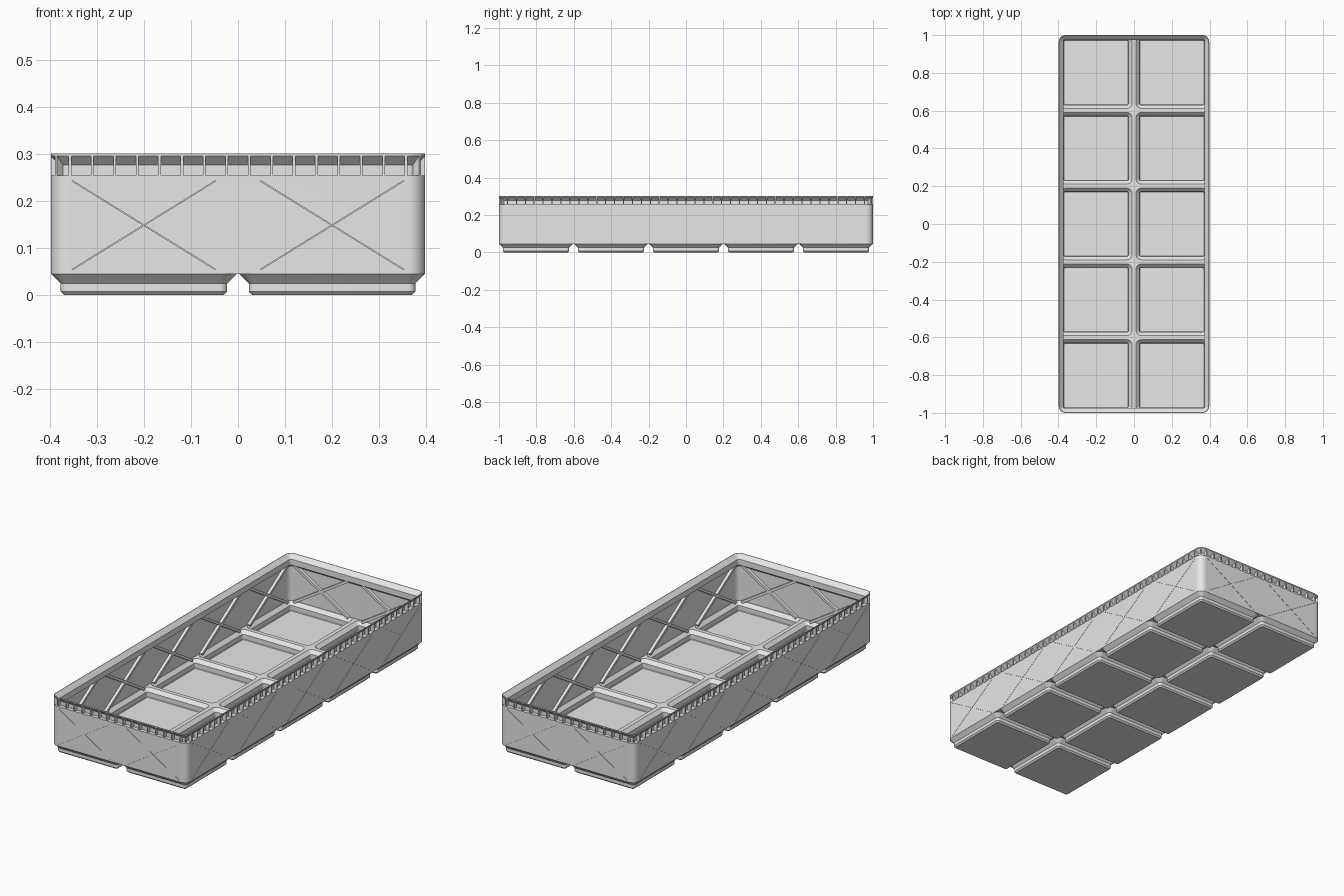
import bpy, bmesh, math
from mathutils import Matrix, Vector

if "Cube" in bpy.data.objects:
    bpy.data.objects.remove(bpy.data.objects["Cube"])

S = 2 / 209.5            # working unit -> model unit
HX, HY = 41.75, 104.75   # outer half sizes of the tray
PITCH, TOP = 42, 31.6
XS = [-21, 21]
YS = [-84, -42, 0, 42, 84]

grey = bpy.data.materials.new("light grey")
grey.diffuse_color = (0.8, 0.8, 0.8, 1)
grey.use_nodes = True
grey.node_tree.nodes["Principled BSDF"].inputs["Base Color"].default_value = grey.diffuse_color


def finish(bm, name):
    """Scale the bmesh, make an object of it."""
    bmesh.ops.recalc_face_normals(bm, faces=bm.faces)
    bmesh.ops.scale(bm, vec=(S, S, S), verts=bm.verts)
    me = bpy.data.meshes.new(name)
    bm.to_mesh(me)
    bm.free()
    me.materials.append(grey)
    ob = bpy.data.objects.new(name, me)
    bpy.context.collection.objects.link(ob)
    return ob


def activate(ob):
    bpy.ops.object.select_all(action='DESELECT')
    ob.select_set(True)
    bpy.context.view_layer.objects.active = ob


def smooth(ob):
    activate(ob)
    bpy.ops.object.shade_smooth_by_angle(angle=math.radians(30))


def ring(bm, hx, hy, d, z, cx=0, cy=0, n=8):
    """Rounded rectangle of vertices, inset by d."""
    r = max(3.75 - d, 0.6)
    out = []
    for q, (sx, sy) in enumerate([(1, 1), (-1, 1), (-1, -1), (1, -1)]):
        for i in range(n + 1):
            a = math.pi / 2 * (q + i / n)
            out.append(bm.verts.new((cx + sx * (hx - d - r) + r * math.cos(a),
                                     cy + sy * (hy - d - r) + r * math.sin(a), z)))
    return out


def loft(bm, rings, closed):
    pairs = list(zip(rings, rings[1:]))
    if closed:
        pairs.append((rings[-1], rings[0]))
    for a, b in pairs:
        for i in range(len(a)):
            j = (i + 1) % len(a)
            bm.faces.new((a[i], a[j], b[j], b[i]))
    if not closed:
        bm.faces.new(rings[0])
        bm.faces.new(rings[-1])


def box(bm, lo, hi, m=Matrix()):
    lo, hi = Vector(lo), Vector(hi)
    t = Matrix.Translation((lo + hi) / 2) @ Matrix.Diagonal((*(hi - lo), 1))
    bmesh.ops.create_cube(bm, size=1, matrix=m @ t)


def walls():
    """Frame (x along the wall, y inward) and half length of each side."""
    for k in range(4):
        h, half = (HY, HX) if k % 2 == 0 else (HX, HY)
        m = Matrix.Rotation(k * math.pi / 2, 4, 'Z') @ Matrix.Translation((0, -h, 0))
        yield m, half


def crosses(name, width, near, far, extra):
    """Diagonal bars, one cross per grid cell on every wall."""
    bm = bmesh.new()
    ang = math.atan2(9.9, 16)
    half = math.hypot(9.9, 16) + extra
    for m, side in walls():
        for u in (XS if side == HX else YS):
            for s in (-1, 1):
                t = m @ Matrix.Translation((u, 0, 15.6)) @ Matrix.Rotation(s * ang, 4, 'Y')
                box(bm, (-half, near, -width / 2), (half, far, width / 2), t)
    return finish(bm, name)


# Thin outer wall with the recessed stacking lip
bm = bmesh.new()
profile = [(0, 4.75), (0, 26.7), (2.0, 26.7), (2.0, 29), (0, 31), (0, TOP),
           (0.3, TOP), (2.6, 29.3), (2.6, 26.1), (0.6, 24.5), (0.6, 4.75)]
loft(bm, [ring(bm, HX, HY, d, z) for d, z in profile], True)
wall = finish(bm, "outer_wall")

# Fine diagonal grooves on the outside of the wall
cutter = crosses("groove_cutter", 0.15, -0.5, 0.35, 0)
cutter.hide_render = True
mod = wall.modifiers.new("grooves", 'BOOLEAN')
mod.operation = 'DIFFERENCE'
mod.solver = 'EXACT'
mod.use_self = True
mod.object = cutter
activate(wall)
bpy.ops.object.modifier_apply(modifier=mod.name)
bpy.data.objects.remove(cutter)
smooth(wall)

# Diagonal stiffening ribs inside
crosses("inner_cross_ribs", 1.4, 0.5, 2.2, 0.8)

# Hollow feet, one per grid cell
foot = [(2.95, 0), (2.15, 0.8), (2.15, 2.6), (0.02, 4.75), (0.02, 5.5),
        (0.9, 5.5), (2.75, 3.65), (2.75, 1.0), (3.0, 0.7)]
bm = bmesh.new()
for cx in XS:
    for cy in YS:
        loft(bm, [ring(bm, 20.75, 20.75, d, z, cx, cy) for d, z in foot], False)
smooth(finish(bm, "hollow_feet"))

# Web joining the feet along the grid lines
bm = bmesh.new()
lines_y = [-63, -21, 21, 63]
ex, ey = HX - 0.05, HY - 0.05
box(bm, (-1.1, -ey, 4.75), (1.1, ey, 5.5))
for y in lines_y:
    box(bm, (-ex, y - 1.1, 4.75), (ex, y + 1.1, 5.5))
    box(bm, (-1.9, y - 1.9, 4.75), (1.9, y + 1.9, 5.5))
    for s in (-1, 1):
        a, b = sorted((s * ex, s * (ex - 1.6)))
        box(bm, (a, y - 1.9, 4.75), (b, y + 1.9, 5.5))
for s in (-1, 1):
    a, b = sorted((s * ey, s * (ey - 1.6)))
    box(bm, (-1.9, a, 4.75), (1.9, b, 5.5))
finish(bm, "grid_web")

# Small posts around the outside of the lip
post = [(0, 26.6), (2.2, 26.6), (2.2, 29), (0.2, 31.1), (0, 31.1)]


def add_post(bm, m, w=0.6):
    a, b = [[bm.verts.new(m @ Vector((x, d, z))) for d, z in post] for x in (-w / 2, w / 2)]
    bm.faces.new(a)
    bm.faces.new(b)
    for i in range(len(a)):
        j = (i + 1) % len(a)
        bm.faces.new((a[i], a[j], b[j], b[i]))


bm = bmesh.new()
for m, side in walls():
    count = 16 if side == HX else 41
    for i in range(count):
        add_post(bm, m @ Matrix.Translation((5 * (i - (count - 1) / 2), 0, 0)))
for k, (sx, sy) in enumerate([(1, -1), (1, 1), (-1, 1), (-1, -1)]):
    add_post(bm, Matrix.Translation((sx * (HX - 3.75), sy * (HY - 3.75), 0))
             @ Matrix.Rotation(math.pi / 4 + k * math.pi / 2, 4, 'Z')
             @ Matrix.Translation((0, -3.75, 0)))
finish(bm, "lip_posts")
